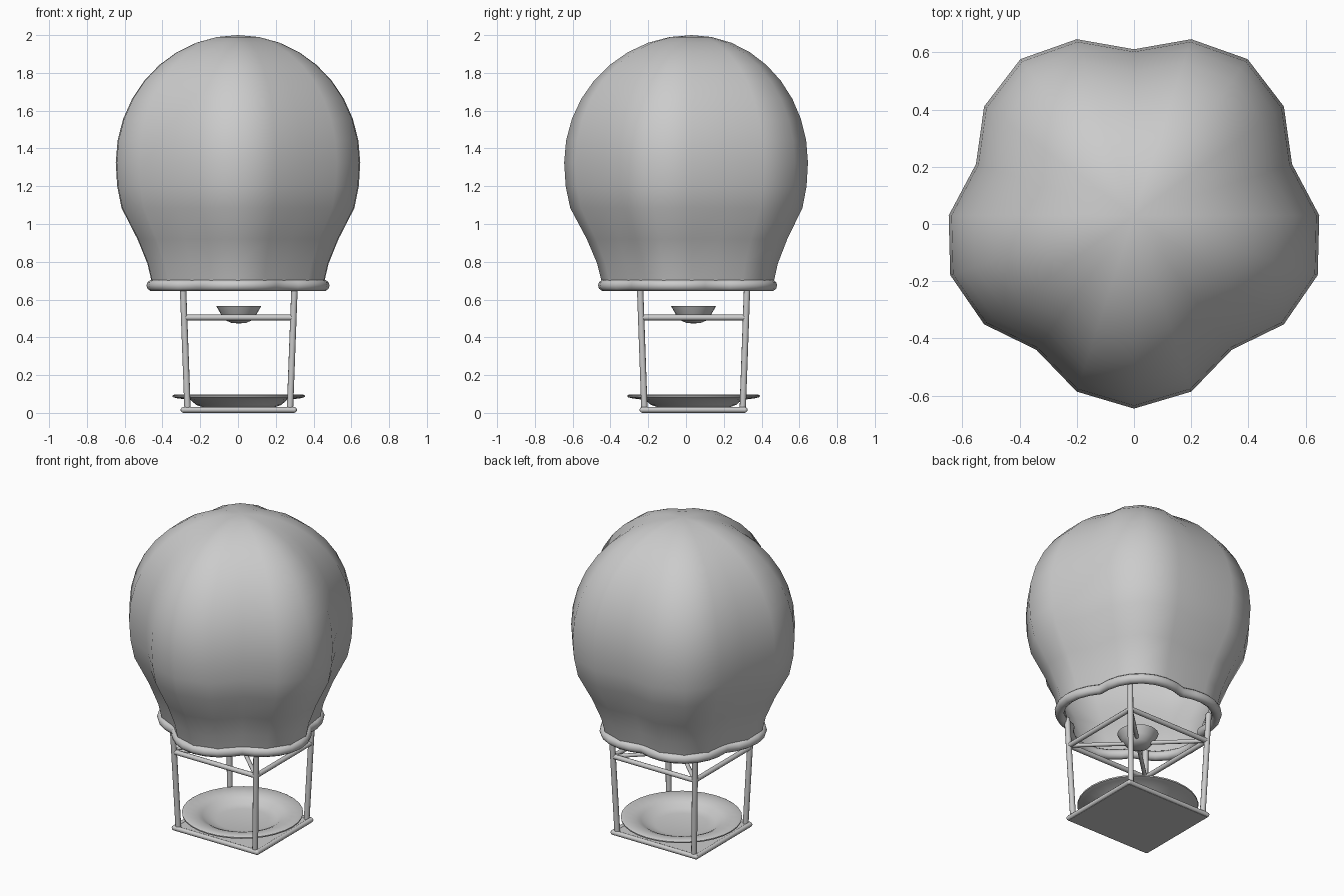
import bpy, bmesh
from math import sin, cos, pi, radians
from mathutils import Vector

if "Cube" in bpy.data.objects:
    bpy.data.objects.remove(bpy.data.objects["Cube"])

ENV_Y = 0.03            # centre of the envelope
CX, CY = 0.004, 0.04    # centre of the hanging frame


def finish(bm, name, angle=40):
    bmesh.ops.recalc_face_normals(bm, faces=bm.faces)
    me = bpy.data.meshes.new(name)
    bm.to_mesh(me)
    bm.free()
    ob = bpy.data.objects.new(name, me)
    bpy.context.collection.objects.link(ob)
    bpy.ops.object.select_all(action='DESELECT')
    ob.select_set(True)
    bpy.context.view_layer.objects.active = ob
    bpy.ops.object.shade_smooth_by_angle(angle=radians(angle))
    return ob


def lobe(a):
    # five rounded gores with a valley at the back
    return 0.86 + 0.14 * abs(sin(2.5 * (a - pi / 2)))


def lathe(name, profile, cx, cy, n, shape=lambda a: 1.0, closed=False, angle=40):
    bm = bmesh.new()
    rings = []
    for r, z in profile:
        if r < 1e-5:
            rings.append([bm.verts.new((cx, cy, z))])
        else:
            ring = []
            for i in range(n):
                a = pi / 2 + 2 * pi * i / n
                ring.append(bm.verts.new((cx + r * shape(a) * cos(a), cy + r * shape(a) * sin(a), z)))
            rings.append(ring)
    pairs = list(zip(rings, rings[1:]))
    if closed:
        pairs.append((rings[-1], rings[0]))
    for lo, hi in pairs:
        for i in range(n):
            j = (i + 1) % n
            vs = [lo[i % len(lo)], lo[j % len(lo)], hi[j % len(hi)], hi[i % len(hi)]]
            bm.faces.new(list(dict.fromkeys(vs)))
    return finish(bm, name, angle)


def rod(name, a, b, r, n=10):
    a, b = Vector(a), Vector(b)
    bm = bmesh.new()
    bmesh.ops.create_cone(bm, cap_ends=True, segments=n, radius1=r, radius2=r, depth=(b - a).length)
    bm.transform((b - a).to_track_quat('Z', 'Y').to_matrix().to_4x4())
    bmesh.ops.translate(bm, verts=bm.verts, vec=(a + b) / 2)
    return finish(bm, name, 50)


# lobed balloon envelope, open at the mouth
neck = [(0.47, 0.675), (0.478, 0.70), (0.50, 0.79), (0.555, 0.92), (0.643, 1.085), (0.667, 1.2)]
dome = [(0.675 * cos(t), 1.325 + 0.675 * sin(t)) for t in (pi / 2 * i / 9 for i in range(9))]
lathe("envelope", neck + dome + [(0, 2.0)], 0, ENV_Y, 20, lobe, angle=80)

# rolled rim around the mouth
tube = [(0.466 + 0.03 * cos(2 * pi * i / 10), 0.675 + 0.03 * sin(2 * pi * i / 10)) for i in range(10)]
lathe("mouth_rim", tube, 0, ENV_Y, 40, lobe, closed=True, angle=60)

# corner posts, splaying outward upward
CORNERS = [(-1, -1), (1, -1), (1, 1), (-1, 1)]


def corner(s, hx, hy, z):
    return (CX + s[0] * hx, CY + s[1] * hy, z)


for k, s in enumerate(CORNERS):
    t = CORNERS[(k + 1) % 4]
    rod(f"post_{k}", corner(s, 0.271, 0.26, 0.016), corner(s, 0.296, 0.284, 0.685), 0.017)
    # square of crossbars, with spokes to the burner
    rod(f"crossbar_{k}", corner(s, 0.288, 0.277, 0.505), corner(t, 0.288, 0.277, 0.505), 0.015)
    rod(f"burner_spoke_{k}", corner(s, 0.288, 0.277, 0.505), corner(s, 0.05, 0.05, 0.505), 0.012)
    # edge rods of the base
    rod(f"base_edge_{k}", corner(s, 0.293, 0.271, 0.016), corner(t, 0.293, 0.271, 0.016), 0.015)
    bm = bmesh.new()
    bmesh.ops.create_uvsphere(bm, u_segments=10, v_segments=6, radius=0.015)
    bmesh.ops.translate(bm, verts=bm.verts, vec=corner(s, 0.293, 0.271, 0.016))
    finish(bm, f"base_corner_{k}")

# flat base panel
bm = bmesh.new()
bmesh.ops.create_cube(bm, size=1)
bmesh.ops.scale(bm, verts=bm.verts, vec=(0.59, 0.546, 0.024))
bmesh.ops.translate(bm, verts=bm.verts, vec=(CX, CY, 0.012))
finish(bm, "base_panel")

# burner bowl
lathe("burner_bowl", [(0, 0.473), (0.04, 0.477), (0.07, 0.49), (0.093, 0.52), (0.119, 0.565),
                      (0.109, 0.565), (0.085, 0.525), (0.06, 0.5), (0.03, 0.49), (0, 0.487)],
      CX, CY, 24)

# broad dish resting on the base
lathe("dish", [(0, 0.028), (0.19, 0.03), (0.225, 0.042), (0.255, 0.068), (0.33, 0.078), (0.35, 0.084),
               (0.351, 0.092), (0.34, 0.098), (0.265, 0.088), (0.235, 0.075), (0.2, 0.052),
               (0.15, 0.043), (0, 0.041)], CX, CY, 32)
